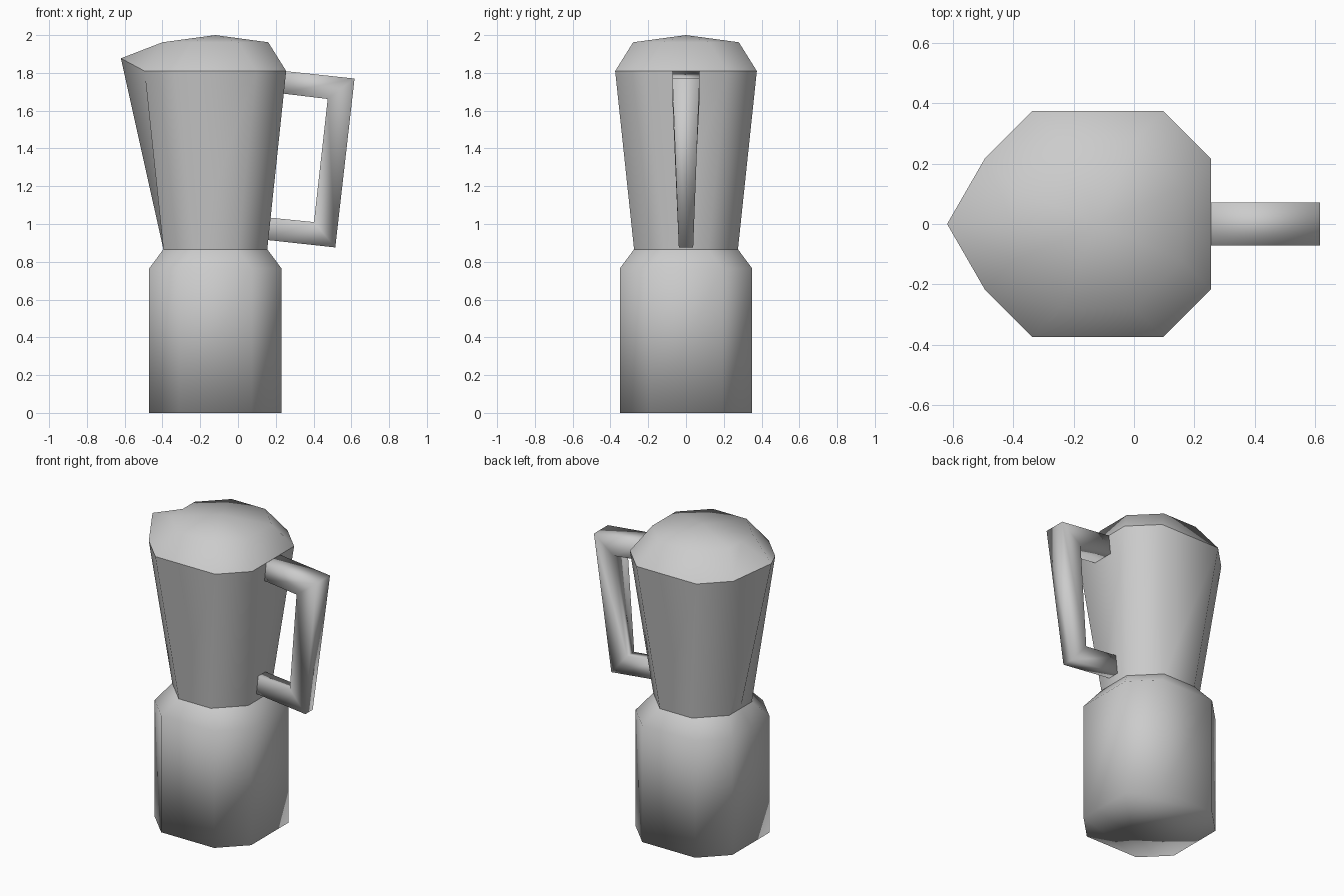
import bpy, bmesh

if "Cube" in bpy.data.objects:
    bpy.data.objects.remove(bpy.data.objects["Cube"])

CX = -0.12       # axis of the body
CHAMFER = 0.158  # corner cut shared by all octagons


def ring(r, z, tip=None):
    """Chamfered-square ring with an extra point mid-left (the spout tip)."""
    c = r - CHAMFER
    pts = [(r, -c), (r, c), (c, r), (-c, r), (-r, c), None, (-r, -c), (-c, -r), (c, -r)]
    tip = tip or (CX - r, 0, z)
    return [tip if p is None else (CX + p[0], p[1], z) for p in pts]


def loft(name, rings, apex=None, cap_start=True, cap_end=True):
    bm = bmesh.new()
    loops = [[bm.verts.new(p) for p in r] for r in rings]
    n = len(loops[0])
    for a, b in zip(loops, loops[1:]):
        for i in range(n):
            j = (i + 1) % n
            bm.faces.new((a[i], a[j], b[j], b[i]))
    if apex:
        top = bm.verts.new(apex)
        for i in range(n):
            bm.faces.new((loops[-1][i], loops[-1][(i + 1) % n], top))
    elif cap_end:
        bm.faces.new(loops[-1])
    if cap_start:
        bm.faces.new(loops[0][::-1])
    bmesh.ops.recalc_face_normals(bm, faces=bm.faces)
    for f in bm.faces:
        f.smooth = True
    me = bpy.data.meshes.new(name)
    bm.to_mesh(me)
    bm.free()
    # outward normals also for the open shells
    ob = bpy.data.objects.new(name, me)
    bpy.context.collection.objects.link(ob)
    return ob


SPOUT = (-0.62, 0, 1.877)

# Lower water chamber
loft("base", [ring(0.35, 0), ring(0.35, 0.765), ring(0.275, 0.866)], cap_end=False)

# Flared jug with the pointed spout
loft("jug", [ring(0.275, 0.866), ring(0.375, 1.81, SPOUT)], cap_start=False, cap_end=False)

# Domed lid
loft("lid", [ring(0.375, 1.81, SPOUT), ring(0.28, 1.962)], apex=(CX, 0, 2.0), cap_start=False)

# Handle: outer point, inner point and half width at each station
stations = [
    ((0.235, 1.811), (0.225, 1.692), 0.072),
    ((0.617, 1.770), (0.475, 1.662), 0.072),
    ((0.515, 0.876), (0.402, 1.010), 0.038),
    ((0.140, 0.917), (0.145, 1.036), 0.038),
]
loft("handle", [[(o[0], -w, o[1]), (o[0], w, o[1]), (i[0], w, i[1]), (i[0], -w, i[1])]
                for o, i, w in stations])
